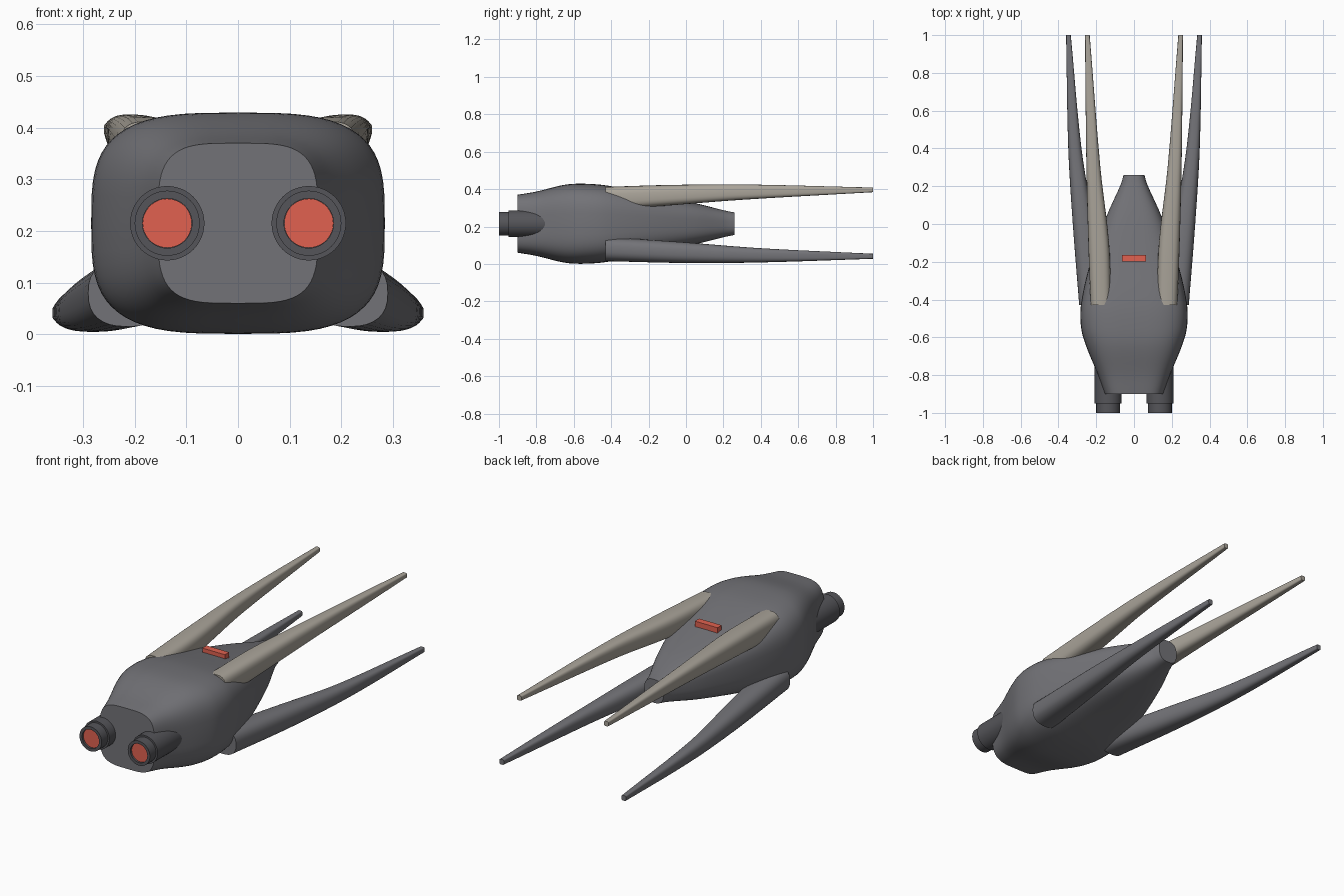
import bpy, math

if "Cube" in bpy.data.objects:
    bpy.data.objects.remove(bpy.data.objects["Cube"])

def material(name, rgb):
    m = bpy.data.materials.new(name)
    m.diffuse_color = (*rgb, 1)
    m.use_nodes = True
    m.node_tree.nodes["Principled BSDF"].inputs["Base Color"].default_value = m.diffuse_color
    return m

HULL = material("hull_grey", (0.17, 0.17, 0.185))
DARK = material("dark_grey", (0.09, 0.09, 0.10))
BEIGE = material("beige", (0.40, 0.37, 0.32))
RED = material("red", (0.75, 0.12, 0.08))

def smooth_stations(st, steps):
    """Catmull-Rom interpolation through the stations."""
    out = []
    for i in range(len(st) - 1):
        p0, p1, p2, p3 = st[max(i - 1, 0)], st[i], st[i + 1], st[min(i + 2, len(st) - 1)]
        for s in range(steps):
            t = s / steps
            h = t * t * (3 - 2 * t), t**3 - 2 * t * t + t, t**3 - t * t
            y0, y1, y2, y3 = p0[0], p1[0], p2[0], p3[0]
            row = []
            for a, b, c, d in zip(p0, p1, p2, p3):
                m1 = (c - a) / (y2 - y0) * (y2 - y1)
                m2 = (d - b) / (y3 - y1) * (y2 - y1)
                row.append(b + (c - b) * h[0] + m1 * h[1] + m2 * h[2])
            row[0] = y1 + (y2 - y1) * t
            out.append(row)
    return out + [list(st[-1])]

def loft(name, stations, mat, seg=48, steps=0, mirror=False):
    """Skin superellipse sections (y, cx, cz, rx, rz, power) along y."""
    st = smooth_stations(stations, steps) if steps else stations
    verts, faces = [], []
    for y, cx, cz, rx, rz, n in st:
        for k in range(seg):
            a = 2 * math.pi * k / seg
            c, s = math.cos(a), math.sin(a)
            verts.append((cx + rx * math.copysign(abs(c) ** (2 / n), c), y,
                          cz + rz * math.copysign(abs(s) ** (2 / n), s)))
    for i in range(len(st) - 1):
        for k in range(seg):
            j = (k + 1) % seg
            a, b = i * seg, (i + 1) * seg
            faces.append((a + k, a + j, b + j, b + k)[::-1])
    faces.append(tuple(range(seg)))
    faces.append(tuple(range((len(st) - 1) * seg, len(st) * seg))[::-1])
    return finish(name, verts, faces, mat, mirror)

def finish(name, verts, faces, mat, mirror=False):
    me = bpy.data.meshes.new(name)
    me.from_pydata(verts, [], faces)
    me.materials.append(mat)
    ob = bpy.data.objects.new(name, me)
    bpy.context.collection.objects.link(ob)
    bpy.ops.object.select_all(action='DESELECT')
    bpy.context.view_layer.objects.active = ob
    ob.select_set(True)
    bpy.ops.object.mode_set(mode='EDIT')
    bpy.ops.mesh.select_all(action='SELECT')
    bpy.ops.mesh.normals_make_consistent(inside=False)
    bpy.ops.object.mode_set(mode='OBJECT')
    bpy.ops.object.shade_smooth_by_angle(angle=math.radians(35))
    if mirror:
        ob.modifiers.new("mirror", 'MIRROR').use_mirror_merge = False
    return ob

# Main hull
loft("hull", [
    (-0.90, 0, 0.215, 0.155, 0.155, 3.8),
    (-0.80, 0, 0.215, 0.190, 0.172, 3.6),
    (-0.65, 0, 0.215, 0.252, 0.208, 3.4),
    (-0.55, 0, 0.215, 0.280, 0.214, 3.4),
    (-0.42, 0, 0.215, 0.280, 0.204, 3.4),
    (-0.20, 0, 0.215, 0.230, 0.160, 3.2),
    (0.04, 0, 0.215, 0.146, 0.112, 3.0),
    (0.21, 0, 0.215, 0.070, 0.070, 2.7),
    (0.26, 0, 0.215, 0.055, 0.060, 2.6)], HULL, seg=64, steps=5)

# Front tubes with recessed lenses
X, Z = 0.137, 0.215
loft("front_tube", [(y, X, Z, r, r, 2) for y, r in (
    (-0.98, 0.048), (-1.0, 0.048), (-1.0, 0.063), (-0.95, 0.063),
    (-0.95, 0.072), (-0.60, 0.072))], DARK, mirror=True)
loft("lens", [(-0.99, X, Z, 0.0475, 0.0475, 2), (-0.975, X, Z, 0.0475, 0.0475, 2)],
     RED, mirror=True)

# Upper prongs
loft("upper_prong", [
    (-0.43, 0.175, 0.350, 0.055, 0.062, 3),
    (-0.10, 0.187, 0.367, 0.055, 0.055, 3),
    (0.30, 0.215, 0.384, 0.037, 0.041, 3),
    (1.00, 0.247, 0.396, 0.0125, 0.0125, 4)], BEIGE, seg=32, steps=6, mirror=True)

# Lower prongs
loft("lower_prong", [
    (-0.43, 0.213, 0.080, 0.077, 0.065, 2.5),
    (0.00, 0.268, 0.060, 0.056, 0.055, 2.5),
    (0.40, 0.313, 0.046, 0.035, 0.038, 2.6),
    (1.00, 0.347, 0.041, 0.0125, 0.0135, 4)], HULL, seg=32, steps=6, mirror=True)

# Red bar on top of the hull
x, y0, y1, z0, z1 = 0.064, -0.198, -0.164, 0.34, 0.395
finish("top_bar",
       [(a, b, c) for a in (-x, x) for b in (y0, y1) for c in (z0, z1)],
       [(0, 1, 3, 2), (4, 6, 7, 5), (0, 4, 5, 1), (2, 3, 7, 6), (0, 2, 6, 4), (1, 5, 7, 3)], RED)
